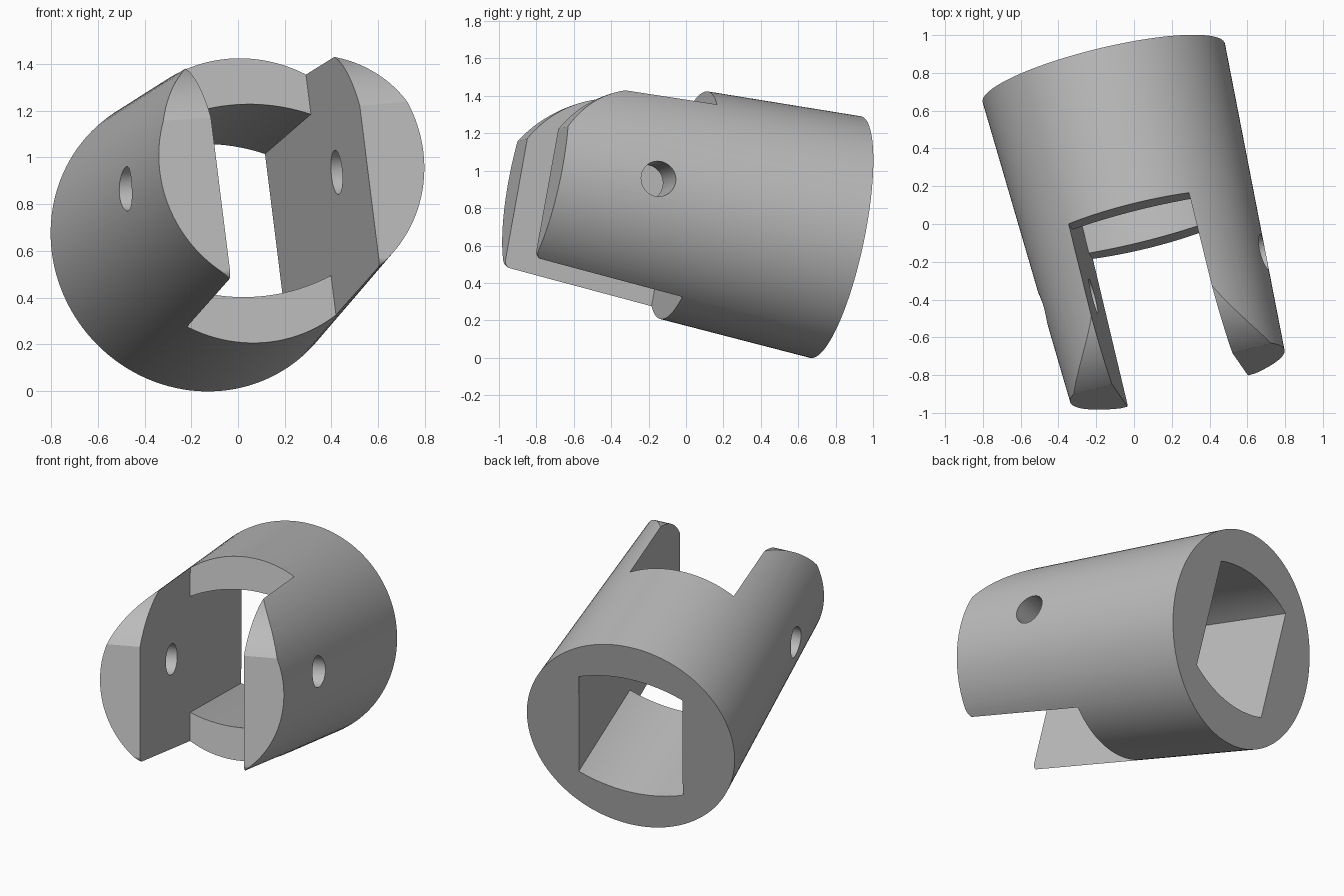
import bpy, bmesh, math
from mathutils import Vector, Matrix

cube = bpy.data.objects.get("Cube")
if cube:
    bpy.data.objects.remove(cube, do_unlink=True)

BACK_R, FRONT_R, LENGTH = 0.66, 0.584, 1.685
SLOT = 0.33          # half width of slot and bore
STEP = 0.85          # distance from back face to slot floor

# Tilted frame: local -y runs along the axis to the front, local z is up
axis = Vector((0.231, -0.952, 0.2)).normalized()
up = Vector((-0.122, 0.176, 0.977))
up = (up - axis * up.dot(axis)).normalized()
side = up.cross(axis)
frame = Matrix((side, -axis, up)).transposed().to_4x4()
frame.translation = (-0.16, 0.80, 0.645)

steel = bpy.data.materials.new("steel grey")
steel.use_nodes = True
GREY = (0.5, 0.5, 0.5, 1)
steel.diffuse_color = GREY
steel.node_tree.nodes["Principled BSDF"].inputs["Base Color"].default_value = GREY


def make(name, bm):
    bmesh.ops.recalc_face_normals(bm, faces=bm.faces)
    mesh = bpy.data.meshes.new(name)
    bm.to_mesh(mesh)
    bm.free()
    mesh.materials.append(steel)
    ob = bpy.data.objects.new(name, mesh)
    bpy.context.collection.objects.link(ob)
    return ob


def prism(name, points, push):
    """Closed outline of 3D points, extruded by the vector push."""
    bm = bmesh.new()
    face = bm.faces.new([bm.verts.new(p) for p in points])
    new = bmesh.ops.extrude_face_region(bm, geom=[face])["geom"]
    bmesh.ops.translate(bm, vec=push, verts=[v for v in new if isinstance(v, bmesh.types.BMVert)])
    return make(name, bm)


def cone(name, r1, r2, depth, segments, matrix):
    bm = bmesh.new()
    bmesh.ops.create_cone(bm, cap_ends=True, segments=segments, radius1=r1,
                          radius2=r2, depth=depth, matrix=matrix)
    return make(name, bm)


def arc(p, q, bulge, n):
    """Points from p to q on an arc that bulges to the left of the path."""
    p, q = Vector(p), Vector(q)
    half = (q - p) / 2
    normal = Vector((-half.y, half.x)).normalized()
    h = half.length
    r = (h * h + bulge * bulge) / (2 * bulge)
    centre = p + half + normal * (bulge - r)
    a = math.asin(h / r)
    along = half.normalized()
    return [centre + along * r * math.sin(t) + normal * r * math.cos(t)
            for t in (-a + 2 * a * i / n for i in range(n + 1))]


# Tapered body
body = cone("clevis_body", BACK_R, FRONT_R, LENGTH, 128,
            Matrix.Translation((0, -LENGTH / 2, 0)) @ Matrix.Rotation(math.pi / 2, 4, "X"))

# Side outline (distance, height): curved upper tips, small rounded lower corners
outline = [(-1, -1), (-1, 1), (0.8, 1), (0.8, 0.82)]
outline += arc((1.352, 0.502), (LENGTH, 0.22), 0.04, 16)
outline += arc((LENGTH, -0.43), (LENGTH - 0.055, -0.487), 0.022, 8)
outline += [(1.58, -0.52), (1.5, -1)]
tips = prism("tip_outline", [(-1, -s, w) for s, w in outline], (2, 0, 0))

# Fork slot
slot_pts = [(-SLOT, -1), (SLOT, -1), (SLOT, 1), (-SLOT, 1)]
slot = prism("slot_cutter", [(x, -STEP, z) for x, z in slot_pts], (0, -1.5, 0))

# Bore with flat sides and curved top and bottom
bore_pts = arc((-SLOT, 0.353), (SLOT, 0.353), 0.067, 24) + arc((SLOT, -0.353), (-SLOT, -0.353), 0.067, 24)
bore = prism("bore_cutter", [(x, 0.3, z) for x, z in bore_pts], (0, -1.3, 0))

# Cross pin hole through both prongs
hole = cone("pin_hole_cutter", 0.095, 0.095, 3, 48,
            Matrix.Translation((0, -1.16, 0.035)) @ Matrix.Rotation(math.pi / 2, 4, "Y"))

for cutter, op in ((tips, "INTERSECT"), (slot, "DIFFERENCE"), (bore, "DIFFERENCE"), (hole, "DIFFERENCE")):
    cutter.hide_render = True
    mod = body.modifiers.new(cutter.name, "BOOLEAN")
    mod.operation, mod.solver, mod.object = op, "EXACT", cutter

# Bake the cuts and drop the cutters
bpy.context.view_layer.update()
baked = bpy.data.meshes.new_from_object(body.evaluated_get(bpy.context.evaluated_depsgraph_get()))
body.modifiers.clear()
body.data = baked
for cutter in (tips, slot, bore, hole):
    bpy.data.objects.remove(cutter, do_unlink=True)

body.matrix_world = frame
bpy.ops.object.select_all(action="DESELECT")
body.select_set(True)
bpy.context.view_layer.objects.active = body
bpy.ops.object.shade_smooth_by_angle(angle=math.radians(25))
